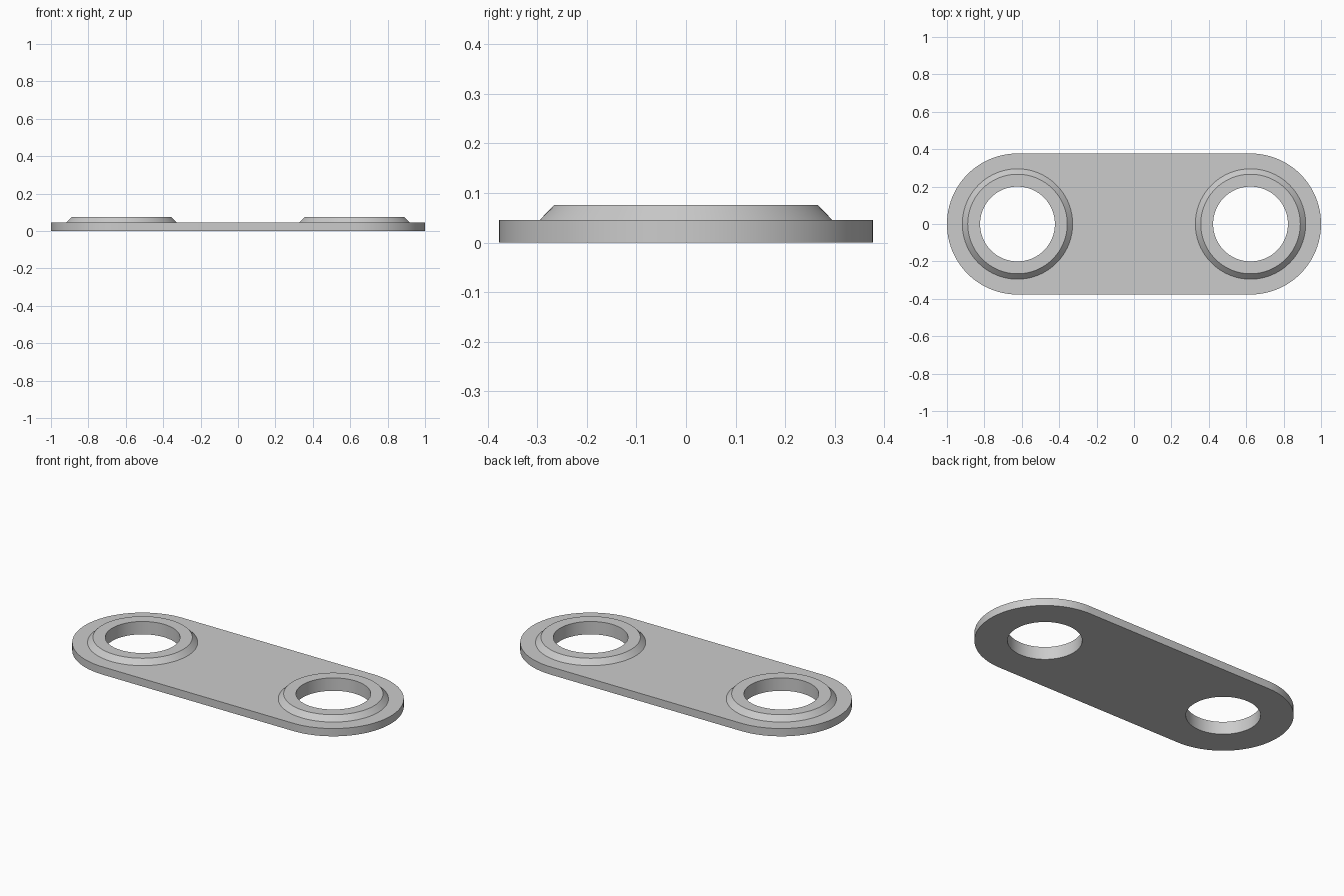
import bpy
import bmesh
from math import sin, cos, pi

cube = bpy.data.objects.get("Cube")
if cube:
    bpy.data.objects.remove(cube, do_unlink=True)

SEG = 96            # sides of each full circle
END_R = 0.377       # rounded plate ends
CX = 1 - END_R      # distance of hole centres from the middle
PLATE_Z, BOSS_Z = 0.046, 0.076
HOLE_R, BOSS_BASE_R, BOSS_TOP_R = 0.2, 0.295, 0.266

bm = bmesh.new()


def arc(cx, radius, start, count):
    return [(cx + radius * cos(start + 2 * pi * i / SEG),
             radius * sin(start + 2 * pi * i / SEG)) for i in range(count)]


def loop(points, z):
    return [bm.verts.new((x, y, z)) for x, y in points]


def circle(cx, radius, z):
    return loop(arc(cx, radius, 0, SEG), z)


def wall(a, b):
    """Quads joining two matching loops."""
    n = len(a)
    return [bm.faces.new((a[i], a[(i + 1) % n], b[(i + 1) % n], b[i]))
            for i in range(n)]


def fill(loops):
    """Flat face with holes bounded by the loops."""
    edges = []
    for ring in loops:
        for a, b in zip(ring, ring[1:] + ring[:1]):
            edges.append(bm.edges.get((a, b)) or bm.edges.new((a, b)))
    bmesh.ops.triangle_fill(bm, use_beauty=True, use_dissolve=False, edges=edges)


# Plate rim
half = SEG // 2 + 1
outline = arc(CX, END_R, -pi / 2, half) + arc(-CX, END_R, pi / 2, half)
rim_low, rim_high = loop(outline, 0), loop(outline, PLATE_Z)
wall(rim_low, rim_high)

# Chamfered bosses with through holes
bottom, top = [rim_low], [rim_high]
for cx in (-CX, CX):
    rings = [circle(cx, r, z) for r, z in (
        (BOSS_BASE_R, PLATE_Z), (BOSS_TOP_R, BOSS_Z),
        (HOLE_R, BOSS_Z), (HOLE_R, 0))]
    for a, b in zip(rings, rings[1:]):
        wall(a, b)
    top.append(rings[0])
    bottom.append(rings[-1])

# Flat plate faces around the bosses and holes
fill(top)
fill(bottom)
bmesh.ops.recalc_face_normals(bm, faces=bm.faces[:])

mesh = bpy.data.meshes.new("link_plate")
bm.to_mesh(mesh)
bm.free()
plate = bpy.data.objects.new("link_plate", mesh)
bpy.context.collection.objects.link(plate)

# Grey metal
grey = bpy.data.materials.new("light_grey")
grey.use_nodes = True
colour = (0.6, 0.6, 0.6, 1)
grey.diffuse_color = colour
grey.node_tree.nodes["Principled BSDF"].inputs["Base Color"].default_value = colour
mesh.materials.append(grey)

bpy.ops.object.select_all(action='DESELECT')
plate.select_set(True)
bpy.context.view_layer.objects.active = plate
bpy.ops.object.shade_smooth_by_angle(angle=pi / 6)
